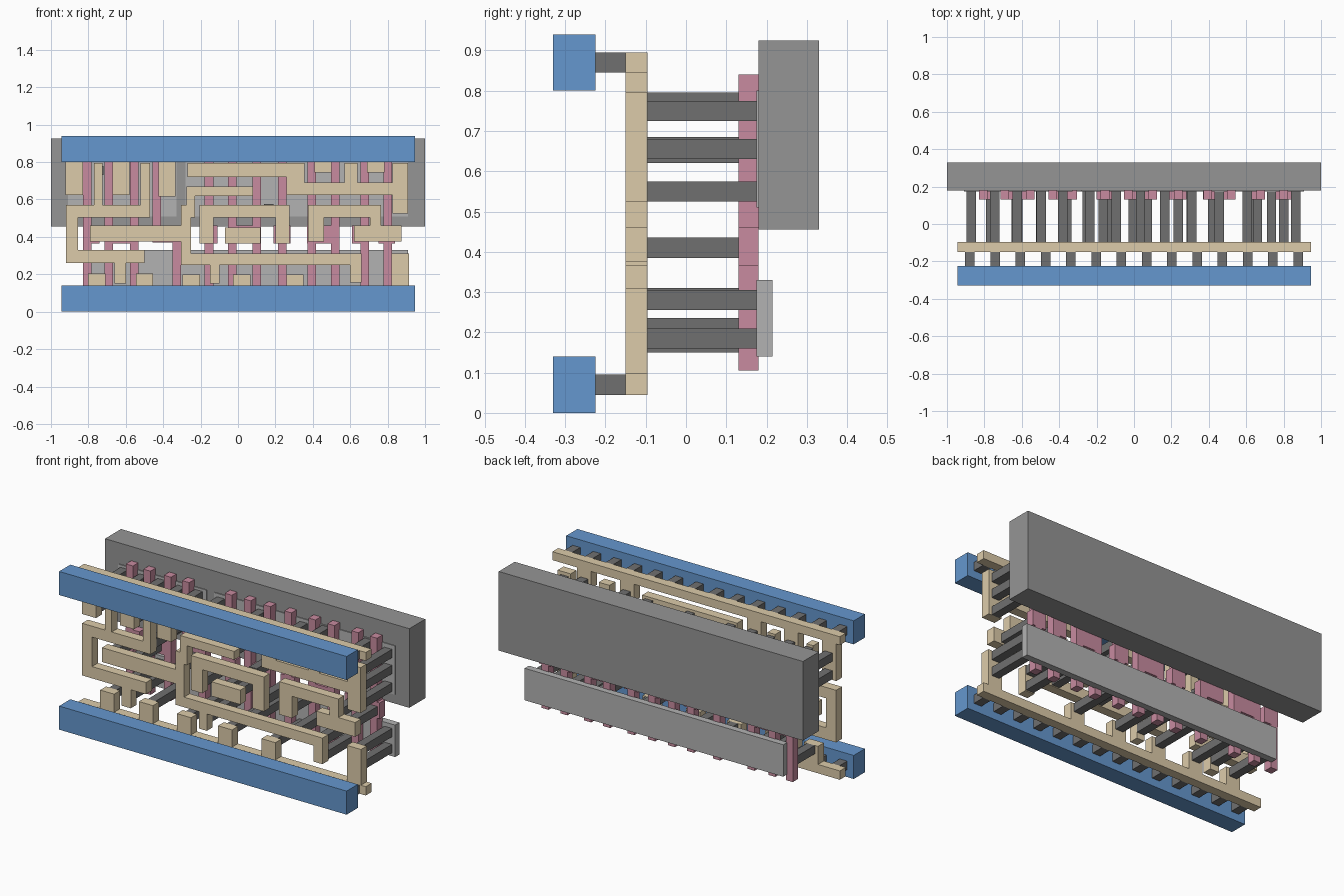
import bpy, bmesh
from mathutils import Vector


def material(name, color):
    m = bpy.data.materials.new(name)
    m.diffuse_color = (*color, 1)
    return m


BLUE = material("rail_blue", (0.13, 0.31, 0.62))
TAN = material("trace_tan", (0.72, 0.60, 0.40))
PINK = material("gate_pink", (0.58, 0.26, 0.35))
DARK = material("contact_dark", (0.16, 0.16, 0.16))
LIGHT = material("strip_light_grey", (0.45, 0.45, 0.45))
GREY = material("well_grey", (0.30, 0.30, 0.30))


def layer(name, rects, y0, y1, mat):
    """Merge (x0, x1, z0, z1) rectangles into one outline, extruded from y0 to y1."""
    xs = sorted({v for r in rects for v in r[:2]})
    zs = sorted({v for r in rects for v in r[2:]})
    bm = bmesh.new()
    grid = {}

    def vert(x, z):
        if (x, z) not in grid:
            grid[x, z] = bm.verts.new((x, y0, z))
        return grid[x, z]

    for a, b in zip(xs, xs[1:]):
        for c, d in zip(zs, zs[1:]):
            mx, mz = (a + b) / 2, (c + d) / 2
            if any(r[0] < mx < r[1] and r[2] < mz < r[3] for r in rects):
                bm.faces.new([vert(a, c), vert(b, c), vert(b, d), vert(a, d)])
    ext = bmesh.ops.extrude_face_region(bm, geom=bm.faces[:], use_keep_orig=True)
    moved = [g for g in ext["geom"] if isinstance(g, bmesh.types.BMVert)]
    bmesh.ops.translate(bm, verts=moved, vec=Vector((0, y1 - y0, 0)))
    bmesh.ops.dissolve_limit(bm, angle_limit=0.01, verts=bm.verts[:], edges=bm.edges[:])
    bmesh.ops.recalc_face_normals(bm, faces=bm.faces[:])
    me = bpy.data.meshes.new(name)
    bm.to_mesh(me)
    bm.free()
    ob = bpy.data.objects.new(name, me)
    me.materials.append(mat)
    bpy.context.collection.objects.link(ob)
    return ob


def squares(points, s=0.025):
    return [(x - s, x + s, z - s, z + s) for x, z in points]


# Blue power rails and the short pegs behind them
W = 0.945
for name, z in (("lower", 0.07), ("upper", 0.87)):
    layer(name + "_rail", [(-W, W, z - 0.07, z + 0.07)], -0.33, -0.225, BLUE)
    pegs = [(-W + 0.0675 + 0.135 * i, z) for i in range(14)]
    layer(name + "_rail_pegs", squares(pegs), -0.225, -0.15, DARK)

# Tan traces: supply combs with stubs
LI = (-0.15, -0.095, TAN)
top_stubs = [(-0.875, 0.625), (-0.625, 0.625), (-0.38, 0.615), (0.455, 0.745), (0.737, 0.745)]
layer("upper_comb", [(-W, W, 0.845, 0.895)]
      + [(x - 0.046, x + 0.046, z, 0.87) for x, z in top_stubs], *LI)
low_stubs = [(-0.755, 0.205), (-0.5, 0.205), (-0.25, 0.2), (0.02, 0.2), (0.305, 0.2), (0.867, 0.31)]
layer("lower_comb", [(-W, W, 0.045, 0.0975)]
      + [(x - 0.046, x + 0.046, 0.07, z) for x, z in low_stubs], *LI)

# Tan traces: signal paths
layer("left_trace", [(-0.92, -0.47, 0.505, 0.57), (-0.92, -0.855, 0.26, 0.57),
                     (-0.92, -0.5, 0.26, 0.33), (-0.77, -0.725, 0.505, 0.795),
                     (-0.52, -0.47, 0.505, 0.795), (-0.66, -0.6, 0.15, 0.33)], *LI)
layer("middle_trace", [(-0.79, -0.25, 0.375, 0.46), (-0.305, -0.25, 0.25, 0.57),
                       (-0.275, -0.23, 0.505, 0.67), (-0.275, 0.08, 0.62, 0.67),
                       (-0.305, 0.66, 0.25, 0.31), (-0.15, -0.1, 0.15, 0.31),
                       (0.6, 0.66, 0.155, 0.31)], *LI)
layer("upper_trace", [(-0.27, 0.355, 0.72, 0.795), (0.26, 0.355, 0.625, 0.795),
                      (0.26, 0.91, 0.625, 0.69), (0.57, 0.64, 0.625, 0.795),
                      (0.825, 0.91, 0.525, 0.795)], *LI)
layer("centre_trace", [(-0.205, 0.275, 0.505, 0.57), (-0.205, -0.13, 0.365, 0.57),
                       (0.2, 0.275, 0.365, 0.57)], *LI)
layer("centre_pad", [(-0.07, 0.12, 0.365, 0.45)], *LI)
layer("right_trace", [(0.375, 0.765, 0.505, 0.57), (0.375, 0.46, 0.375, 0.57),
                      (0.705, 0.765, 0.375, 0.57), (0.62, 0.875, 0.375, 0.46)], *LI)

# Pink gate strips with widened pads
gates = [-0.805, -0.69, -0.555, -0.435, -0.155, -0.03, 0.1, 0.237, 0.395, 0.52, 0.677, 0.8]
poly = [(x - 0.023, x + 0.023, 0.105, 0.84) for x in gates if x != -0.435]
poly += [(-0.458, -0.412, 0.42, 0.84), (-0.35, -0.304, 0.105, 0.46), (-0.458, -0.304, 0.37, 0.46)]
pads = [(-0.83, -0.74), (-0.713, -0.532), (-0.2, -0.11), (-0.053, 0.123),
        (0.19, 0.28), (0.37, 0.543), (0.61, 0.7), (0.75, 0.84)]
poly += [(a, b, 0.365, 0.46) for a, b in pads]
layer("gate_strips", poly, 0.13, 0.18, PINK)

# Long dark contact posts: to the gate pads and to the strips behind
pad_posts = [(x, 0.41) for x in (-0.765, -0.62, -0.36, -0.165, -0.005, 0.07, 0.237, 0.42, 0.66, 0.8)]
layer("gate_posts", squares(pad_posts), -0.095, 0.13, DARK)
upper_posts = [(-0.87, 0.655), (-0.87, 0.76), (-0.745, 0.755), (-0.625, 0.655), (-0.625, 0.76),
               (-0.495, 0.755), (-0.495, 0.55), (-0.38, 0.65), (-0.38, 0.76), (-0.235, 0.755),
               (-0.095, 0.645), (0.035, 0.645), (0.035, 0.755), (0.165, 0.55), (0.31, 0.755),
               (0.31, 0.655), (0.455, 0.77), (0.605, 0.66), (0.735, 0.77), (0.865, 0.75),
               (0.865, 0.655), (0.865, 0.55)]
layer("upper_posts", squares(upper_posts), -0.095, 0.175, DARK)
lower_posts = [(-0.755, 0.18), (-0.63, 0.21), (-0.63, 0.285), (-0.5, 0.18), (-0.25, 0.175),
               (-0.125, 0.21), (0.02, 0.175), (0.165, 0.28), (0.305, 0.175), (0.455, 0.28),
               (0.63, 0.185), (0.63, 0.28), (0.865, 0.28), (0.865, 0.185)]
layer("lower_posts", squares(lower_posts), -0.095, 0.175, DARK)

# Grey backing strips and the large well block
layer("lower_strip", [(-0.79, 0.91, 0.14, 0.33)], 0.175, 0.215, LIGHT)
layer("upper_strip", [(-0.91, -0.33, 0.51, 0.8), (-0.28, 0.91, 0.51, 0.8)], 0.175, 0.215, LIGHT)
layer("well_block", [(-1, 1, 0.455, 0.925)], 0.18, 0.33, GREY)
